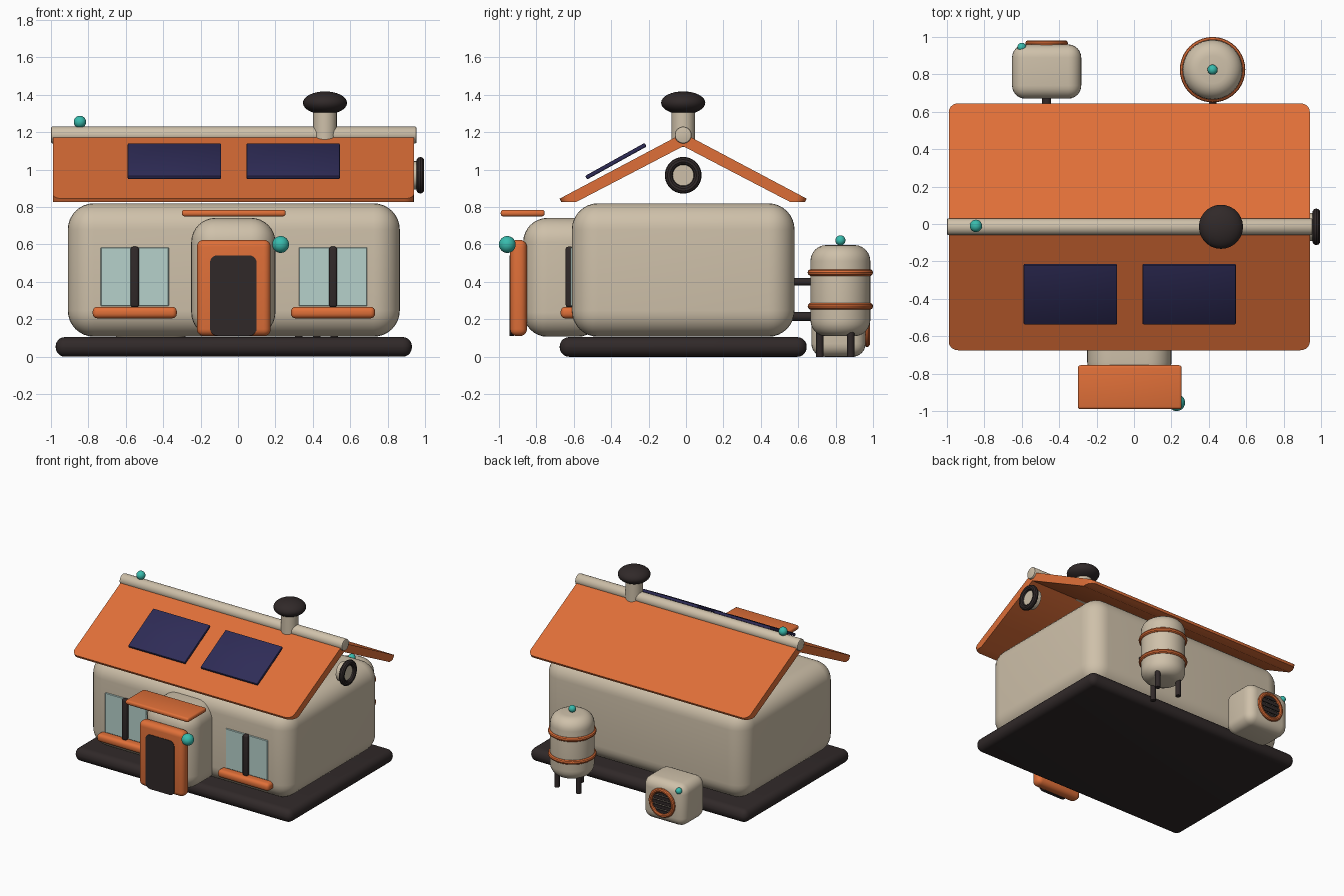
import bpy, bmesh, math
from mathutils import Matrix, Vector

if "Cube" in bpy.data.objects:
    bpy.data.objects.remove(bpy.data.objects["Cube"])


def material(name, rgb):
    m = bpy.data.materials.new(name)
    m.diffuse_color = (*rgb, 1)
    m.use_nodes = True
    m.node_tree.nodes["Principled BSDF"].inputs["Base Color"].default_value = m.diffuse_color
    return m


CREAM = material("cream", (0.62, 0.53, 0.40))
ORANGE = material("orange", (0.74, 0.16, 0.04))
DARK = material("charcoal", (0.030, 0.022, 0.022))
NAVY = material("navy", (0.028, 0.025, 0.095))
TEAL = material("teal", (0.04, 0.50, 0.42))
GLASS = material("pale_glass", (0.47, 0.64, 0.60))
CX, CY = -0.022, -0.015      # centre of the house


def finish(bm, name, mat):
    bmesh.ops.recalc_face_normals(bm, faces=bm.faces)
    me = bpy.data.meshes.new(name)
    bm.to_mesh(me)
    bm.free()
    me.materials.append(mat)
    ob = bpy.data.objects.new(name, me)
    bpy.context.collection.objects.link(ob)
    bpy.ops.object.select_all(action='DESELECT')
    ob.select_set(True)
    bpy.context.view_layer.objects.active = ob
    bpy.ops.object.shade_smooth_by_angle(angle=math.radians(35))
    return ob


def box(name, mat, x, y, z, bevel=0.0, segs=5, axis=None):
    """Box from (min, max) ranges; axis limits rounding to edges along it."""
    bm = bmesh.new()
    bmesh.ops.create_cube(bm, size=1)
    for v in bm.verts:
        v.co = [r[0] if c < 0 else r[1] for c, r in zip(v.co, (x, y, z))]
    edges = [e for e in bm.edges if axis is None
             or abs((e.verts[0].co - e.verts[1].co).normalized()[axis]) > 0.9]
    if bevel:
        bmesh.ops.bevel(bm, geom=edges, offset=bevel, segments=segs,
                        profile=0.5, affect='EDGES', clamp_overlap=True)
    return finish(bm, name, mat)


def rod(name, mat, a, b, r, bevel=0.0, n=32, segs=6):
    """Round bar from a to b with optional rounded rims."""
    a, b = Vector(a), Vector(b)
    d = b - a
    bm = bmesh.new()
    bmesh.ops.create_cone(bm, cap_ends=True, segments=n, radius1=r,
                          radius2=r, depth=d.length)
    if bevel:
        rims = [e for e in bm.edges if abs(e.verts[0].co.z - e.verts[1].co.z) < 1e-5]
        bmesh.ops.bevel(bm, geom=rims, offset=bevel, segments=segs,
                        profile=0.5, affect='EDGES', clamp_overlap=True)
    rot = Vector((0, 0, 1)).rotation_difference(d).to_matrix().to_4x4()
    bm.transform(Matrix.Translation((a + b) / 2) @ rot)
    return finish(bm, name, mat)


def ball(name, mat, c, r, squash=1.0):
    bm = bmesh.new()
    bmesh.ops.create_uvsphere(bm, u_segments=28, v_segments=16, radius=r)
    bm.transform(Matrix.Translation(c) @ Matrix.Diagonal((1, 1, squash, 1)))
    return finish(bm, name, mat)


def ring(name, mat, c, major, minor, axis, n=40, k=10):
    bm = bmesh.new()
    loops = []
    for i in range(n):
        t = 2 * math.pi * i / n
        loops.append([bm.verts.new((
            (major + minor * math.cos(2 * math.pi * j / k)) * math.cos(t),
            (major + minor * math.cos(2 * math.pi * j / k)) * math.sin(t),
            minor * math.sin(2 * math.pi * j / k))) for j in range(k)])
    for i in range(n):
        p, q = loops[i], loops[(i + 1) % n]
        for j in range(k):
            bm.faces.new((p[j], q[j], q[(j + 1) % k], p[(j + 1) % k]))
    rot = Vector((0, 0, 1)).rotation_difference(Vector(axis)).to_matrix().to_4x4()
    bm.transform(Matrix.Translation(c) @ rot)
    return finish(bm, name, mat)


# House base and walls
box("base", DARK, (-0.975, 0.93), (-0.675, 0.645), (0, 0.105), 0.05)
box("walls", CREAM, (-0.91, 0.865), (-0.61, 0.58), (0.107, 0.82), 0.14, 8)

# Gable roof: thin folded sheet with rounded eave corners
half = [(0.57, 0.828), (0.652, 0.828), (0.66, 0.845)]
profile = [(0, 1.125)] + half + [(0, 1.195)] + [(-y, z) for y, z in reversed(half)]
bm = bmesh.new()
verts = [bm.verts.new((-0.99, CY + y, z)) for y, z in profile]
face = bm.faces.new(verts)
ext = bmesh.ops.extrude_face_region(bm, geom=[face])["geom"]
bmesh.ops.translate(bm, vec=(1.93, 0, 0),
                    verts=[g for g in ext if isinstance(g, bmesh.types.BMVert)])
corners = [e for e in bm.edges
           if all(abs(v.co.y - CY) > 0.645 for v in e.verts)
           and abs(e.verts[0].co.x - e.verts[1].co.x) < 0.01]
bmesh.ops.bevel(bm, geom=corners, offset=0.05, segments=5, profile=0.5,
                affect='EDGES', clamp_overlap=True)
finish(bm, "roof", ORANGE)

# Ridge, chimney and roof beacon
rod("ridge_pole", CREAM, (-1.0, CY, 1.185), (0.955, CY, 1.185), 0.045, 0.008, segs=2)
rod("chimney", CREAM, (0.465, CY, 1.12), (0.465, CY, 1.34), 0.063)
ball("chimney_cap", DARK, (0.465, CY, 1.357), 0.118, 0.52)
ball("roof_beacon", TEAL, (-0.845, -0.01, 1.255), 0.033)

# Solar panels raised above the front slope
for i, x in enumerate((-0.34, 0.295)):
    p = box(f"solar_panel_{i + 1}", NAVY, (-0.25, 0.25), (-0.182, 0.182),
            (-0.011, 0.011), 0.007, 2)
    p.location = (x, -0.375, 1.045)
    p.rotation_euler.x = math.radians(29)

# Round gable vent
rod("gable_vent", CREAM, (0.92, CY, 0.97), (0.975, CY, 0.97), 0.075)
ring("gable_vent_ring", DARK, (0.975, CY, 0.97), 0.077, 0.021, (1, 0, 0))

# Entrance porch, door, canopy and lamp
box("porch", CREAM, (-0.25, 0.20), (-0.87, -0.45), (0.107, 0.742), 0.13, 8)
box("door_frame", ORANGE, (-0.22, 0.175), (-0.94, -0.85), (0.11, 0.625), 0.038)
box("door", DARK, (-0.15, 0.10), (-0.944, -0.92), (0.112, 0.542), 0.04, 5, axis=1)
box("canopy", ORANGE, (-0.30, 0.255), (-0.99, -0.755), (0.75, 0.785), 0.014, 3)
ball("porch_lamp", TEAL, (0.228, -0.955, 0.60), 0.045)

# Front windows with a central post and a sill
for side, x in (("left", -0.552), ("right", 0.508)):
    box(f"{side}_window_glass", GLASS, (x - 0.183, x + 0.183), (-0.618, -0.58),
        (0.27, 0.585), 0.004, 1)
    box(f"{side}_window_post", DARK, (x - 0.022, x + 0.022), (-0.643, -0.6),
        (0.265, 0.588), 0.012, 3)
    box(f"{side}_window_sill", ORANGE, (x - 0.225, x + 0.225), (-0.67, -0.57),
        (0.205, 0.267), 0.025, 4)

# Water tank on three legs
TX, TY = 0.42, 0.825
rod("water_tank", CREAM, (TX, TY, 0.11), (TX, TY, 0.597), 0.16, 0.085, 40)
for i, z in enumerate((0.27, 0.45)):
    ring(f"tank_band_{i + 1}", ORANGE, (TX, TY, z), 0.157, 0.018, (0, 0, 1))
for i in range(3):
    a = math.radians(30 + 120 * i)
    lx, ly = TX + 0.11 * math.cos(a), TY + 0.11 * math.sin(a)
    rod(f"tank_leg_{i + 1}", DARK, (lx, ly, 0), (lx, ly, 0.15), 0.02, n=16)
ball("tank_valve", TEAL, (TX, TY, 0.622), 0.027)
rod("tank_pipe", DARK, (TX, 0.56, 0.40), (TX, 0.70, 0.40), 0.02, n=16)

# Air unit behind the house with a slatted round grille
box("air_unit", CREAM, (-0.652, -0.282), (0.67, 0.96), (0, 0.33), 0.07, 6)
rod("air_unit_pipe", DARK, (-0.467, 0.56, 0.215), (-0.467, 0.70, 0.215), 0.024, n=16)
GX, GZ, GR = -0.467, 0.166, 0.098
ring("grille_ring", ORANGE, (GX, 0.967, GZ), GR, 0.016, (0, 1, 0))
for i in range(-2, 3):
    h = i * 0.036
    w = math.sqrt(GR ** 2 - h ** 2)
    box(f"grille_slat_{i + 3}", DARK, (GX - w, GX + w), (0.95, 0.97),
        (GZ + h - 0.013, GZ + h + 0.013))
ball("air_unit_light", TEAL, (-0.60, 0.945, 0.288), 0.024)
